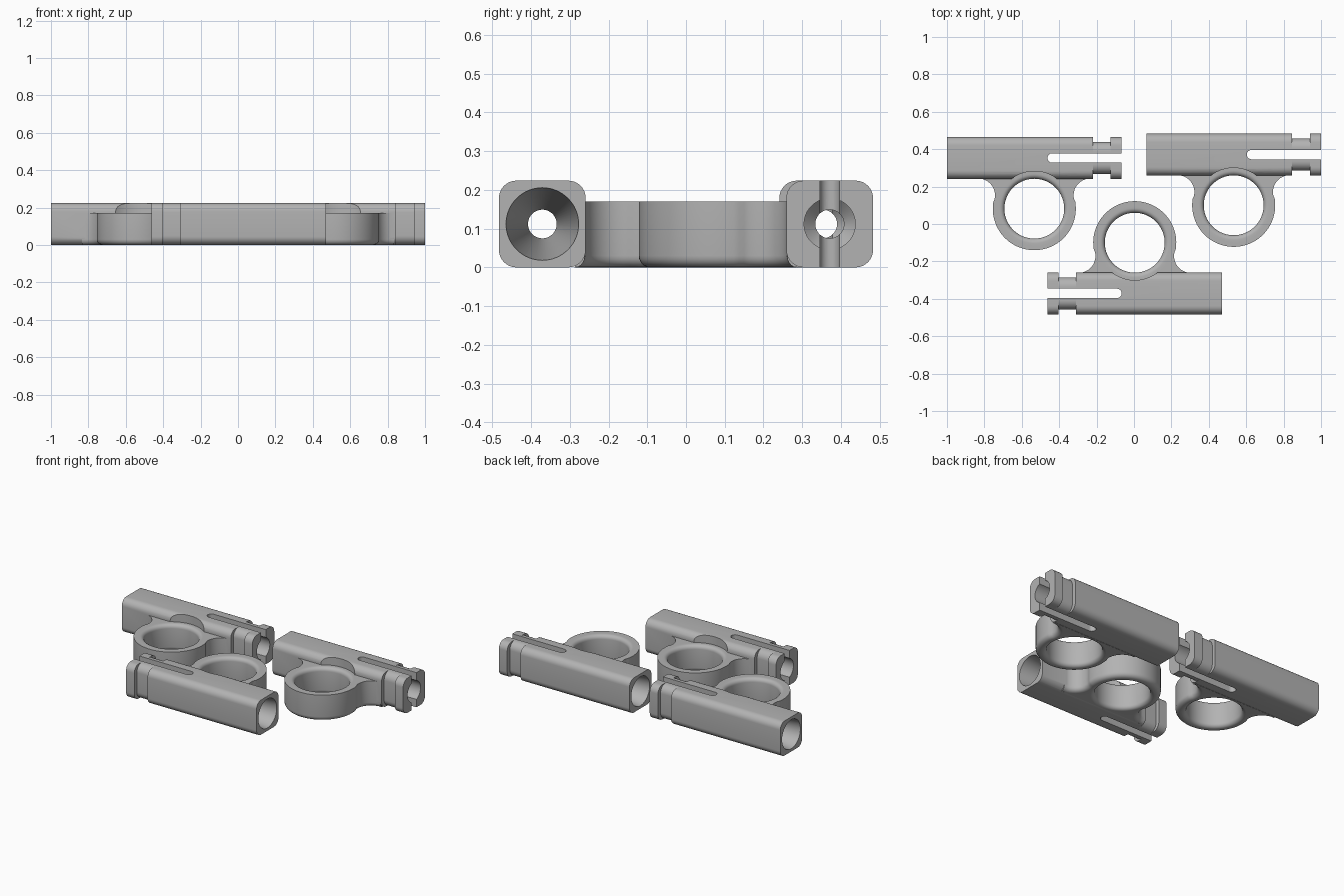
import bpy, bmesh
from math import sin, cos, pi, atan2, radians
from mathutils import Matrix

if "Cube" in bpy.data.objects:
    bpy.data.objects.remove(bpy.data.objects["Cube"])

grey = bpy.data.materials.new("matte grey")
grey.use_nodes = True
colour = (0.45, 0.45, 0.45, 1)
grey.diffuse_color = colour
grey.node_tree.nodes["Principled BSDF"].inputs["Base Color"].default_value = colour

LENGTH, WIDTH, HEIGHT = 0.934, 0.224, 0.224
END, HALF, MID = LENGTH / 2, WIDTH / 2, HEIGHT / 2
RING_Y, RING_R, RING_TOP = -0.271, 0.222, 0.17
HOLE_R, FLARE = 0.16, 0.025


def arc(cx, cy, r, a0, a1, n):
    return [(cx + r * cos(a0 + (a1 - a0) * i / n),
             cy + r * sin(a0 + (a1 - a0) * i / n)) for i in range(n + 1)]


def finish(bm, name):
    bmesh.ops.recalc_face_normals(bm, faces=bm.faces)
    mesh = bpy.data.meshes.new(name)
    bm.to_mesh(mesh)
    bm.free()
    ob = bpy.data.objects.new(name, mesh)
    bpy.context.collection.objects.link(ob)
    mesh.materials.append(grey)
    return ob


def loft(name, rings):
    """Skin a stack of equal closed rings and cap both ends."""
    bm = bmesh.new()
    rows = [[bm.verts.new(p) for p in ring] for ring in rings]
    n = len(rows[0])
    for a, b in zip(rows, rows[1:]):
        for i in range(n):
            j = (i + 1) % n
            bm.faces.new((a[i], a[j], b[j], b[i]))
    bm.faces.new(rows[0])
    bm.faces.new(rows[-1])
    return finish(bm, name)


def rounded_section(x, half_w, r):
    pts = []
    for k, (sy, sz) in enumerate([(1, 1), (-1, 1), (-1, -1), (1, -1)]):
        pts += arc(sy * (half_w - r), MID + sz * (MID - r), r, k * pi / 2, (k + 1) * pi / 2, 8)
    return [(x, y, z) for y, z in pts]


def circle_section(x, r):
    return [(x, y, z) for y, z in arc(0, MID, r, 0, 2 * pi, 64)[:-1]]


# Square tube with a grip notch near the split end
tube = loft("clip_body", [rounded_section(x, w, r) for x, w, r in [
    (-END, HALF, 0.045), (0.313, HALF, 0.045), (0.313, 0.086, 0.05),
    (0.408, 0.086, 0.05), (0.408, HALF, 0.045), (END, HALF, 0.045)]])

# Finger ring outline, blended into the tube by concave fillets
fx, fy, fr = 0.30, -0.20, 0.09
to_ring = atan2(RING_Y - fy, -fx)
to_fillet = atan2(fy - RING_Y, fx)
right = arc(fx, fy, fr, pi / 2, 2 * pi + to_ring, 12)
bottom = arc(0, RING_Y, RING_R, to_fillet, -pi - to_fillet, 56)
left = [(-x, y) for x, y in reversed(right)]
outline = [(-fx, -0.085), (fx, -0.085)] + right + bottom[1:-1] + left
bm = bmesh.new()
base = bm.faces.new([bm.verts.new((x, y, 0)) for x, y in outline])
solid = bmesh.ops.extrude_face_region(bm, geom=[base])
top_verts = [v for v in solid["geom"] if isinstance(v, bmesh.types.BMVert)]
bmesh.ops.translate(bm, vec=(0, 0, RING_TOP), verts=top_verts)
low = [e for e in bm.edges if all(v.co.z < 0.001 for v in e.verts)
       and any(v.co.y < -0.111 for v in e.verts)]
bmesh.ops.bevel(bm, geom=low, offset=0.03, segments=5, profile=0.5, affect='EDGES')
ring = finish(bm, "finger_ring")

# Flared ring hole, widening into the shallow pocket above the rim
wall = [(HOLE_R + FLARE, -0.05)]
wall += [(r, z) for r, z in arc(HOLE_R + FLARE, FLARE, FLARE, 1.5 * pi, pi, 6)]
wall += [(r, z) for r, z in arc(HOLE_R + FLARE, RING_TOP - FLARE, FLARE, pi, pi / 2, 6)]
wall += [(0.2, RING_TOP), (0.2, 0.3)]
hole = loft("hole_cutter", [[(x, y, z) for x, y in arc(0, RING_Y, r, 0, 2 * pi, 80)[:-1]]
                            for r, z in wall])

# Tapered bore through the tube
bore = loft("bore_cutter", [circle_section(x, r) for x, r in [
    (-END - 0.02, 0.096), (0.03, 0.037), (0.13, 0.037), (0.16, 0.066), (END + 0.02, 0.066)]])

# Round-ended slot that splits the tube
slot_shape = [(0.55, 0.025)] + arc(0.095, 0, 0.025, pi / 2, 1.5 * pi, 14) + [(0.55, -0.025)]
slot = loft("slot_cutter", [[(x, y, z) for x, y in slot_shape] for z in (-0.1, 0.4)])

cutters = [(ring, 'UNION'), (hole, 'DIFFERENCE'), (bore, 'DIFFERENCE'), (slot, 'DIFFERENCE')]
for ob, operation in cutters:
    mod = tube.modifiers.new(ob.name, 'BOOLEAN')
    mod.operation, mod.solver, mod.object = operation, 'EXACT', ob
bpy.context.view_layer.update()
graph = bpy.context.evaluated_depsgraph_get()
clip_mesh = bpy.data.meshes.new_from_object(tube.evaluated_get(graph))
for ob in [tube] + [c[0] for c in cutters]:
    bpy.data.objects.remove(ob)
clip_mesh.name = "ring_clip"
clip_mesh.polygons.foreach_set("use_smooth", [True] * len(clip_mesh.polygons))
clip_mesh.set_sharp_from_angle(angle=radians(30))

# Three identical clips, the front one turned around
for name, x, y, turn in [("clip_back_right", -0.533, 0.353, 0),
                         ("clip_back_left", 0.533, 0.371, 0),
                         ("clip_front", 0.004, -0.371, pi)]:
    clip = bpy.data.objects.new(name, clip_mesh)
    clip.matrix_world = Matrix.Translation((x, y, 0)) @ Matrix.Rotation(turn, 4, 'Z')
    bpy.context.collection.objects.link(clip)
